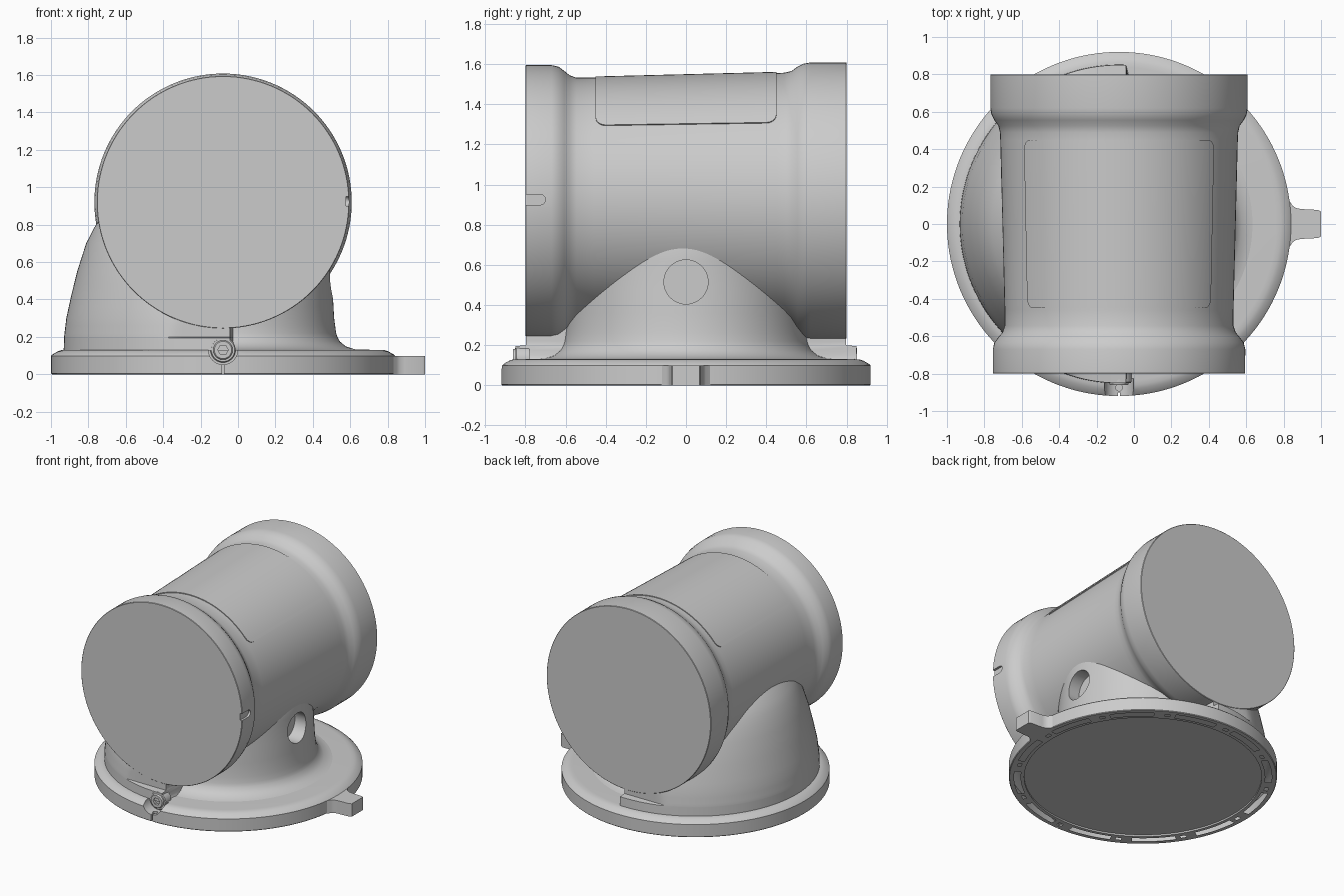
import bpy, bmesh, math
from mathutils import Vector

if "Cube" in bpy.data.objects:
    bpy.data.objects.remove(bpy.data.objects["Cube"])

CX, CZ = -0.08, 0.92          # shared axis of base, and barrel height
grey = bpy.data.materials.new("light grey")
grey.diffuse_color = (0.6, 0.6, 0.6, 1)
grey.use_nodes = True
grey.node_tree.nodes["Principled BSDF"].inputs["Base Color"].default_value = grey.diffuse_color


def finish(name, bm):
    bmesh.ops.recalc_face_normals(bm, faces=bm.faces[:])
    me = bpy.data.meshes.new(name)
    bm.to_mesh(me)
    bm.free()
    ob = bpy.data.objects.new(name, me)
    bpy.context.collection.objects.link(ob)
    me.materials.append(grey)
    return ob


def loft(name, rings):
    """Skin closed loops of points; end loops are capped."""
    bm = bmesh.new()
    loops = [[bm.verts.new(p) for p in ring] for ring in rings]
    for a, b in zip(loops, loops[1:]):
        n = len(a)
        for i in range(n):
            j = (i + 1) % n
            bm.faces.new((a[i], a[j], b[j], b[i]))
    bm.faces.new(loops[0])
    bm.faces.new(loops[-1][::-1])
    return finish(name, bm)


def lathe(name, profile, centre, axis, n=96):
    """Revolve (radius, height) pairs about an x, y or z axis."""
    c = Vector(centre)
    rings = []
    for r, h in profile:
        ring = []
        for i in range(n):
            a = 2 * math.pi * i / n
            u, v = r * math.cos(a), r * math.sin(a)
            ring.append(c + Vector({"x": (h, u, v), "y": (u, h, v), "z": (u, v, h)}[axis]))
        rings.append(ring)
    return loft(name, rings)


def prism(name, outline, z0, z1):
    return loft(name, [[(x, y, z) for x, y in outline] for z in (z0, z1)])


def cut(ob, cutters):
    bpy.context.view_layer.objects.active = ob
    for c in cutters:
        c.hide_render = True
        m = ob.modifiers.new("cut", "BOOLEAN")
        m.operation, m.solver, m.object = "DIFFERENCE", "EXACT", c
        bpy.ops.object.modifier_apply(modifier=m.name)


def lerp(table, t):
    if t <= table[0][0]:
        return table[0][1]
    for (a, ra), (b, rb) in zip(table, table[1:]):
        if t <= b:
            return ra + (rb - ra) * (t - a) / (b - a)
    return table[-1][1]


# Horizontal barrel with a collar at each end
barrel_profile = [(-.8, .672), (-.797, .675), (-.67, .675), (-.635, .667), (-.605, .645),
                  (-.58, .624), (-.545, .612), (-.46, .612), (.45, .635), (.49, .637),
                  (.525, .645), (.555, .667), (.585, .682), (.62, .688), (.797, .688), (.8, .685)]
barrel = lathe("barrel", [(r, y) for y, r in barrel_profile], (CX, 0, CZ), "y", 128)

# Pedestal: wide scoop on the left, narrow neck on the right
left_r = [(.128, .852), (.2, .85), (.3, .838), (.42, .812), (.55, .78), (.7, .732), (.8, .68), (.9, .59)]
right_r = [(.128, .74), (.135, .70), (.15, .655), (.175, .625), (.21, .606), (.3, .594),
           (.55, .58), (.72, .575), (.9, .5)]
levels = [.128, .135, .15, .175, .195, .2, .22, .26, .3, .36, .42, .48, .55, .62, .7, .75, .8, .85, .9]
rings = []
for z in levels:
    ring = []
    for i in range(144):
        a = 2 * math.pi * i / 144
        r = lerp(left_r if math.cos(a) < .07 else right_r, z)
        x, y = CX + r * math.cos(a), r * math.sin(a)
        if z >= .2:                      # flat chins flush with the barrel ends
            y = max(-.798, min(.798, y))
        ring.append((x, y, z))
    rings.append(ring)
pedestal = loft("pedestal", rings)

# Round hole in the neck
hole = lathe("hole_cutter", [(.11, .40), (.11, .7)], (0, 0, .515), "x", 48)
cut(pedestal, [hole])

# Slot in the front collar
pts = [(-.85, -.026), (-.726, -.026)]
pts += [(-.726 + .026 * math.sin(t), -.026 * math.cos(t))
        for t in [math.pi * k / 12 for k in range(1, 12)]]
pts += [(-.726, .026), (-.85, .026)]
slot = loft("collar_slot_cutter", [[(x, y, .925 + dz) for y, dz in pts] for x in (.578, .65)])
cut(barrel, [hole, slot])

# Round base flange, recessed underneath
base = lathe("base_flange", [(.1, .012), (.815, .012), (.815, 0), (.84, 0), (.85, 0), (.875, 0),
                             (.885, 0), (.915, 0), (.92, .005), (.92, .098), (.912, .106), (.885, .122),
                             (.865, .129), (.84, .13), (.6, .135), (.1, .135)], (CX, 0, 0), "z", 144)
notch = lathe("screw_notch_cutter", [(.078, -.97), (.078, -.825)], (CX, 0, .13), "y", 48)
pin = lathe("pin_hole_cutter", [(.018, .02), (.018, .2)], (CX, -.875, 0), "z", 24)
slit = prism("slit_cutter", [(CX - .006, -1), (CX + .006, -1), (CX + .006, -.9), (CX - .006, -.9)], -.1, .08)
cut(base, [notch, pin, slit])

# Open slots and small holes around the underside
bm = bmesh.new()
bm.from_mesh(base.data)
gone = []
for f in bm.faces:
    c = f.calc_center_median()
    r = math.hypot(c.x - CX, c.y)
    a = math.degrees(math.atan2(c.y, c.x - CX)) % 30
    if abs(c.z) < .001 and len(f.verts) == 4:
        if (.84 < r < .885 and 6 < a < 24) or (.85 < r < .875 and a < 2.4):
            gone.append(f)
bmesh.ops.delete(bm, geom=gone, context="FACES")
bm.to_mesh(base.data)
bm.free()

# Side tab with flared root
half = [(.81, .14), (.835, .118), (.848, .098), (.865, .086), (.89, .08), (.985, .075), (1.0, .066)]
tab = prism("side_tab", half + [(x, -y) for x, y in half[::-1]], 0, .098)

# Clamp screw with hex socket
screw = lathe("clamp_screw", [(.046, -.862), (.05, -.858), (.052, -.85), (.062, -.85), (.067, -.844),
                              (.067, -.78)], (CX, 0, .13), "y", 48)
hexcut = lathe("hex_cutter", [(.028, -.9), (.028, -.84)], (CX, 0, .13), "y", 6)
cut(screw, [hexcut])

# Raised panel wrapped over the top of the barrel
bm = bmesh.new()
rows = []
ys = [-.45, -.447, -.44, -.43, -.415, -.4] + [-.4 + .1 * k for k in range(1, 8)] + [.4, .415, .43, .44, .447, .45]
for y in ys:
    t = max(0, abs(y) - .4)
    inset = .05 - math.sqrt(max(0, .05 ** 2 - t ** 2))
    r = lerp(barrel_profile, y) + .006
    lim = math.radians(52.5) - inset / r
    rows.append([bm.verts.new((CX + r * math.sin(lim * k / 20), y, CZ + r * math.cos(lim * k / 20)))
                 for k in range(-20, 21)])
for a, b in zip(rows, rows[1:]):
    for k in range(40):
        bm.faces.new((a[k], a[k + 1], b[k + 1], b[k]))
panel = finish("top_panel", bm)
if panel.data.polygons[20].normal.z < 0:
    panel.data.flip_normals()
bpy.context.view_layer.objects.active = panel
m = panel.modifiers.new("thickness", "SOLIDIFY")
m.thickness, m.offset = .014, -1
bpy.ops.object.modifier_apply(modifier=m.name)

# Remove cutters, then smooth while keeping edges sharp
for c in (hole, slot, notch, pin, slit, hexcut):
    bpy.data.objects.remove(c)
for ob in (barrel, pedestal, base, tab, screw, panel):
    bpy.ops.object.select_all(action="DESELECT")
    ob.select_set(True)
    bpy.context.view_layer.objects.active = ob
    bpy.ops.object.shade_smooth_by_angle(angle=math.radians(30))
